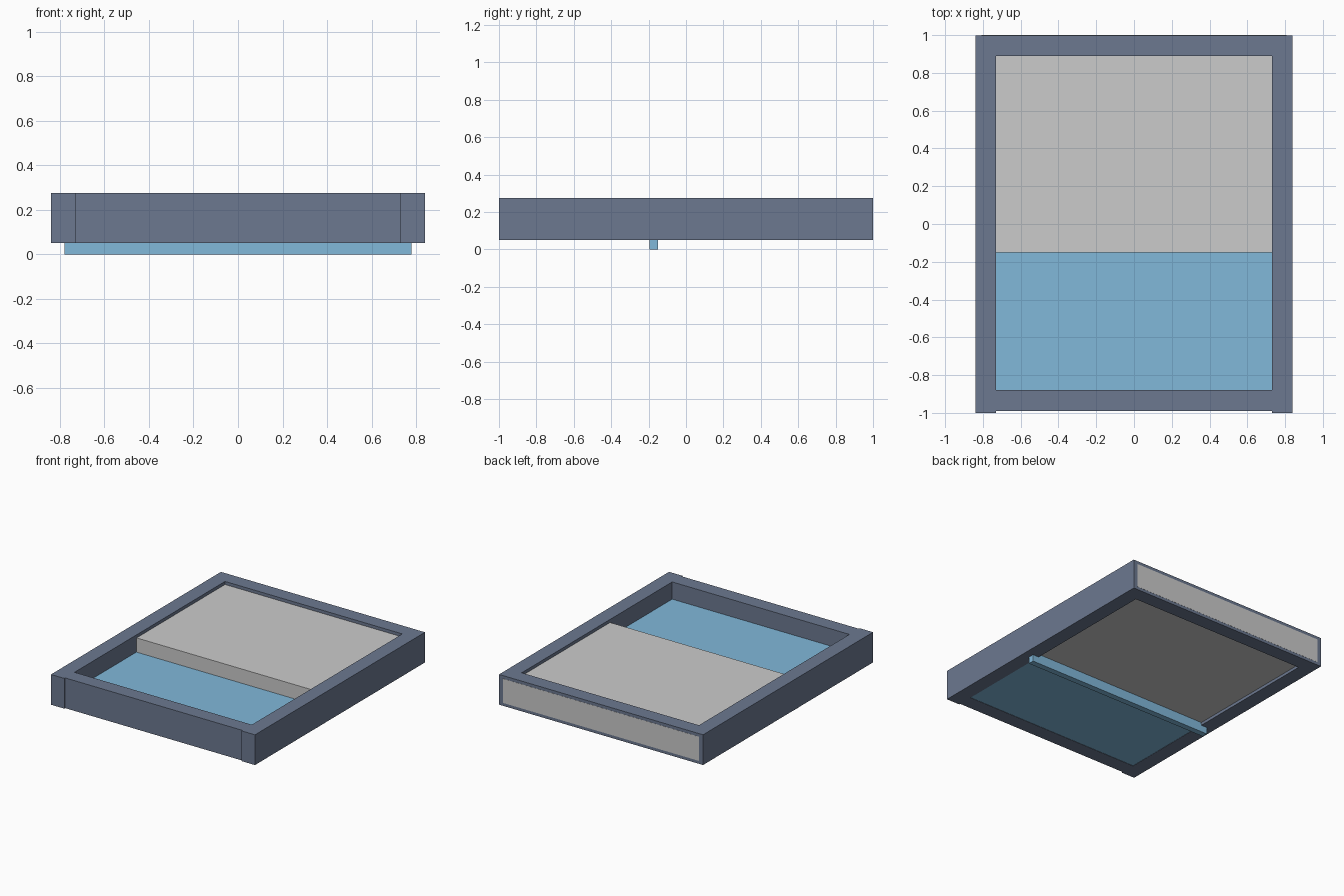
import bpy
import bmesh
from mathutils import Vector

if "Cube" in bpy.data.objects:
    bpy.data.objects.remove(bpy.data.objects["Cube"])


def material(name, color):
    mat = bpy.data.materials.new(name)
    mat.diffuse_color = color
    mat.use_nodes = True
    mat.node_tree.nodes["Principled BSDF"].inputs["Base Color"].default_value = mat.diffuse_color
    return mat


def box(name, x, y, z, mat=None):
    """Box from (min, max) ranges on each axis."""
    bm = bmesh.new()
    bmesh.ops.create_cube(bm, size=1)
    size = Vector([r[1] - r[0] for r in (x, y, z)])
    centre = Vector([(r[0] + r[1]) / 2 for r in (x, y, z)])
    for v in bm.verts:
        v.co = v.co * size + centre
    mesh = bpy.data.meshes.new(name)
    bm.to_mesh(mesh)
    bm.free()
    if mat:
        mesh.materials.append(mat)
    obj = bpy.data.objects.new(name, mesh)
    bpy.context.collection.objects.link(obj)
    return obj


frame_mat = material("slate_frame", (0.15, 0.19, 0.28, 1))
blue_mat = material("pale_blue", (0.22, 0.48, 0.70, 1))

INNER, OUTER = 0.73, 0.84
FRAME_Z = (0.05, 0.275)

# Frame: two full-length side rails, a back rail and a slightly recessed front rail
box("right_rail", (INNER, OUTER), (-1, 0.999), FRAME_Z, frame_mat)
box("left_rail", (-OUTER, -INNER), (-1, 0.999), FRAME_Z, frame_mat)
box("back_rail", (-INNER, INNER), (0.89, 0.999), FRAME_Z, frame_mat)
box("front_rail", (-INNER, INNER), (-0.99, -0.88), FRAME_Z, frame_mat)

# Grey panel, let into the side rails and showing through the back face
box("raised_panel", (-0.807, 0.807), (-0.15, 1.0), (0.072, 0.252))

# Lower blue panel filling the front opening
box("blue_panel", (-0.78, 0.78), (-0.93, -0.152), (0.052, 0.147), blue_mat)

# Blue cross bar under the frame
box("cross_bar", (-0.78, 0.78), (-0.195, -0.15), (0, 0.06), blue_mat)
